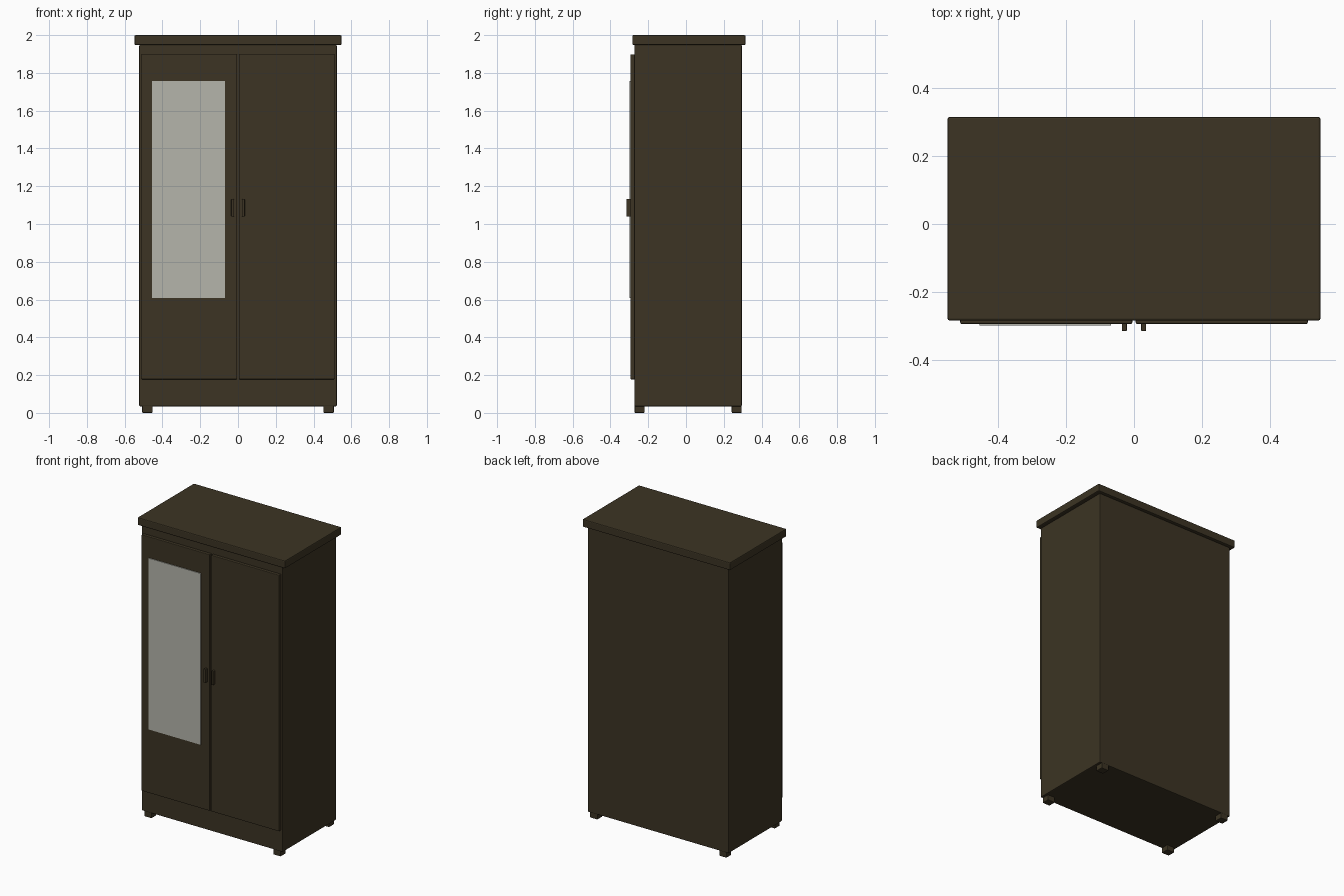
import bpy
import bmesh
from mathutils import Vector

cube = bpy.data.objects.get("Cube")
if cube:
    bpy.data.objects.remove(cube, do_unlink=True)


def material(name, rgb):
    mat = bpy.data.materials.new(name)
    mat.use_nodes = True
    color = (*rgb, 1.0)
    mat.diffuse_color = color
    mat.node_tree.nodes["Principled BSDF"].inputs["Base Color"].default_value = color
    return mat


wood = material("dark_wood", (0.045, 0.034, 0.017))
glass = material("mirror_glass", (0.46, 0.46, 0.41))


def box(name, low, high, mat, bevel=0.0):
    """Box between two corners, with softly rounded edges."""
    low, high = Vector(low), Vector(high)
    bm = bmesh.new()
    bmesh.ops.create_cube(bm, size=1)
    bmesh.ops.scale(bm, vec=high - low, verts=bm.verts)
    bmesh.ops.translate(bm, vec=(low + high) / 2, verts=bm.verts)
    mesh = bpy.data.meshes.new(name)
    bm.to_mesh(mesh)
    bm.free()
    mesh.materials.append(mat)
    obj = bpy.data.objects.new(name, mesh)
    bpy.context.collection.objects.link(obj)
    if bevel:
        mod = obj.modifiers.new("rounded_edges", "BEVEL")
        mod.width = bevel
        mod.segments = 2
    return obj


# Carcass and overhanging top
box("cabinet_body", (-0.523, -0.273, 0.035), (0.523, 0.296, 1.948), wood, 0.005)
box("top_board", (-0.548, -0.284, 1.948), (0.548, 0.315, 2.0), wood, 0.006)

# Doors, pulls and feet, mirrored left and right
for side, s in (("left", 1), ("right", -1)):
    def pair(name, x0, x1, y, z, bevel):
        xs = sorted((s * x0, s * x1))
        return box(f"{side}_{name}", (xs[0], y[0], z[0]), (xs[1], y[1], z[1]), wood, bevel)

    pair("door", 0.005, 0.511, (-0.294, -0.27), (0.178, 1.898), 0.004)
    pair("handle", 0.021, 0.036, (-0.315, -0.29), (1.04, 1.132), 0.003)
    pair("front_foot", 0.452, 0.507, (-0.272, -0.219), (0, 0.04), 0.004)
    pair("back_foot", 0.452, 0.507, (0.242, 0.295), (0, 0.04), 0.004)

# Mirror plate on the right door
box("door_mirror", (-0.454, -0.299, 0.607), (-0.068, -0.292, 1.757), glass)
